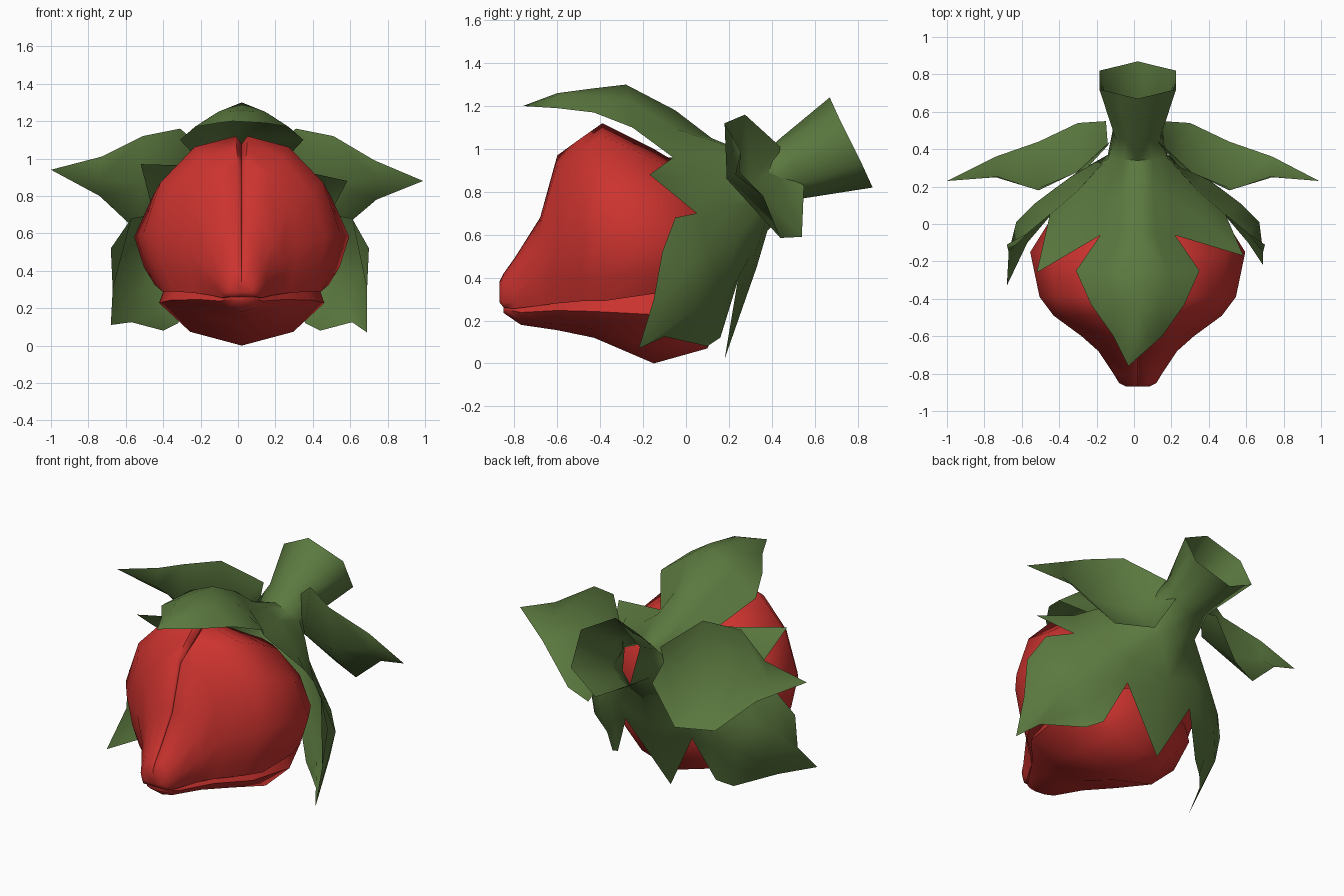
import bpy, bmesh, math
from mathutils import Vector

if "Cube" in bpy.data.objects:
    bpy.data.objects.remove(bpy.data.objects["Cube"])

CX = 0.02  # symmetry line of the flower


def material(name, rgb):
    m = bpy.data.materials.new(name)
    m.diffuse_color = (*rgb, 1)
    m.use_nodes = True
    m.node_tree.nodes["Principled BSDF"].inputs["Base Color"].default_value = m.diffuse_color
    return m


RED = material("petal red", (0.60, 0.033, 0.028))
GREEN = material("leaf green", (0.105, 0.19, 0.05))


def lerp(a, b, t=.5):
    return tuple(Vector(a).lerp(Vector(b), t))


def add_patch(bm, rows, s=1, closed=False, caps=False):
    """Skin a grid of points, flipped in x by s; a one-point row becomes a tip."""
    n = max(len(r) for r in rows)
    grid = [[bm.verts.new((s * x, y, z)) for x, y, z in (r if len(r) == n else r * n)]
            for r in rows]
    for r0, r1 in zip(grid, grid[1:]):
        for i in range(n if closed else n - 1):
            j = (i + 1) % n
            bm.faces.new((r0[i], r0[j], r1[j], r1[i]))
    if caps:
        bm.faces.new(grid[0])
        bm.faces.new(grid[-1])


def finish(name, bm, mat, x=0.0, outward=None, angle=60):
    """Weld, orient the faces, make the object and shade it."""
    bmesh.ops.remove_doubles(bm, verts=bm.verts, dist=0.002)
    bmesh.ops.dissolve_degenerate(bm, edges=bm.edges, dist=0.001)
    bmesh.ops.recalc_face_normals(bm, faces=bm.faces)
    if outward:
        bm.normal_update()
        if sum(f.normal.dot(outward(f.calc_center_median())) * f.calc_area() for f in bm.faces) < 0:
            bmesh.ops.reverse_faces(bm, faces=bm.faces)
    me = bpy.data.meshes.new(name)
    bm.to_mesh(me)
    bm.free()
    me.materials.append(mat)
    ob = bpy.data.objects.new(name, me)
    ob.location.x = x
    bpy.context.collection.objects.link(ob)
    bpy.ops.object.select_all(action='DESELECT')
    ob.select_set(True)
    bpy.context.view_layer.objects.active = ob
    bpy.ops.object.shade_smooth_by_angle(angle=math.radians(angle))


# Upper petals: half sections (width fraction, height fraction) along y
HALF = [(0, .95), (.06, 1), (.48, .93), (.83, .70), (1, .38), (.91, .14), (.81, 0), (0, .0)]
UPPER = [(.19, .18, .80, .50), (.05, .45, .88, .34), (-.15, .575, 1.0, .325),
         (-.39, .525, 1.12, .29), (-.49, .45, 1.05, .29), (-.60, .30, .97, .28),
         (-.68, .21, .68, .27), (-.80, .13, .49, .255), (-.85, .10, .42, .26),
         (-.87, .06, .38, .285)]
for side, s in (("left", -1), ("right", 1)):
    bm = bmesh.new()
    add_patch(bm, [[(w * u, y, zb + (zt - zb) * t) for u, t in HALF]
                   for y, w, zt, zb in UPPER], s, closed=True, caps=True)
    finish(side + "_upper_petal", bm, RED, CX)

# Lower petal: shallow keel tucked under the seam
KEEL = [(-.88, 1), (-.96, .68), (-.6, .22), (0, 0), (.6, .22), (.96, .68), (.88, 1), (0, 1)]
LOWER = [(.19, .12, .42, .28), (.10, .36, .36, .07), (-.15, .46, .335, 0), (-.43, .40, .30, .12),
         (-.60, .24, .29, .155), (-.77, .12, .265, .18), (-.85, .06, .262, .235)]
bm = bmesh.new()
add_patch(bm, [[(w * u, y, zl + (zs - zl) * t) for u, t in KEEL]
               for y, w, zs, zl in LOWER], closed=True, caps=True)
finish("lower_petal", bm, RED, CX)

# Calyx and hollow stem
TOP, A, C, D, BOT = (0, .34, .96), (.16, .35, .89), (.16, .37, .75), (.1, .376, .68), (0, .38, .62)
STEM = [(TOP, A, C, D, BOT),
        ((0, .44, 1.05), (.12, .46, 1.0), (.13, .52, .84), (.07, .535, .80), (0, .55, .77)),
        ((0, .67, 1.24), (.205, .72, 1.13), (.205, .82, .93), (.1, .845, .875), (0, .87, .82))]
HOOD = [(TOP, A), ((0, .12, 1.05), (.17, .14, .97)), ((0, -.05, 1.18), (.2, -.06, .96)),
        ((0, -.28, 1.30), (.33, -.25, 1.10)), ((0, -.45, 1.28), (.25, -.43, 1.17)),
        ((0, -.60, 1.26), (.13, -.60, 1.19))]
bm = bmesh.new()
# per side: spike tip, sepal tip, sepal flare
for s, spike, tip, flare in ((-1, (.54, -.26, .97), (.70, -.33, .11), .02),
                             (1, (.565, -.17, .88), (.67, -.22, .07), 0)):
    # stem flaring to an open hexagonal end
    add_patch(bm, [[t, lerp(t, a), a, lerp(a, c), c, d, b] for t, a, c, d, b in STEM], s)
    # hooded top sepal: ridge, lifted middle, edge
    rows = []
    for k, (r, e) in enumerate(HOOD):
        m = lerp(r, e)
        rows.append([r, (m[0], m[1], m[2] + (.025 if k else 0)), e])
    add_patch(bm, rows + [[(-s * .05, -.76, 1.20)]], s)
    # pointed spike between hood and side sepal
    add_patch(bm, [[A, lerp(A, C), C],
                   [(.17, .14, .97), (.32, .18, .88), (.31, .2, .74)],
                   [(.2, -.06, .96), (.41, -.02, .87), (.47, .05, .70)], [spike]], s)
    # broad hanging side sepal with a notched hem
    add_patch(bm, [[C, C, D, D, D],
                   [(.31, .2, .74), (.36, .25, .6), (.32, .28, .52), (.25, .3, .5), (.19, .32, .5)],
                   [(.47, .05, .70), (.55, .11, .52), (.47, .17, .35), (.34, .21, .34), (.23, .24, .38)],
                   [(.59, -.05, .68), (.65, .01, .45), (.58, .05, .25), (.45, .11, .19), (.34, .16, .12)],
                   [(.68 + flare, -.11, .52), (.67 + flare, -.15, .3), tip, (.59, -.1, .125),
                    (.42, .1, .08)]], s)
    # narrow bottom sepal
    add_patch(bm, [[D, BOT], [(.19, .32, .5), (0, .33, .45)],
                   [(.23, .24, .38), (0, .295, .35)], [(-s * .04, .18, .02)]], s)


def from_axis(c):
    back = c.y > .35
    return Vector((c.x, 0 if back else c.y, c.z - (.92 if back else .65)))


finish("calyx_and_stem", bm, GREEN, CX, outward=from_axis)

# Folded side leaves growing from the neck: upper edge, forward ridge, lower edge
for side, s, tip, dz in (("left", -1, (1.0, .23, .94), .02), ("right", 1, (.99, .23, .88), 0)):
    leaf = [[(.13, .44, 1.01), (.14, .42, .91), (.15, .55, .83)],
            [(.31, .275, 1.16), (.25, .30, .84), (.30, .54, .59)],
            [(.51, .18, 1.12), (.52, .19, .86), (.51, .44, .585)],
            [(.73, .255, .99 + dz), (.74, .25, .89), (.74, .36, .78 + dz)], [tip]]
    bm = bmesh.new()
    add_patch(bm, leaf, s)
    finish(side + "_leaf", bm, GREEN, outward=lambda c: Vector((0, -.8, -.3)))
